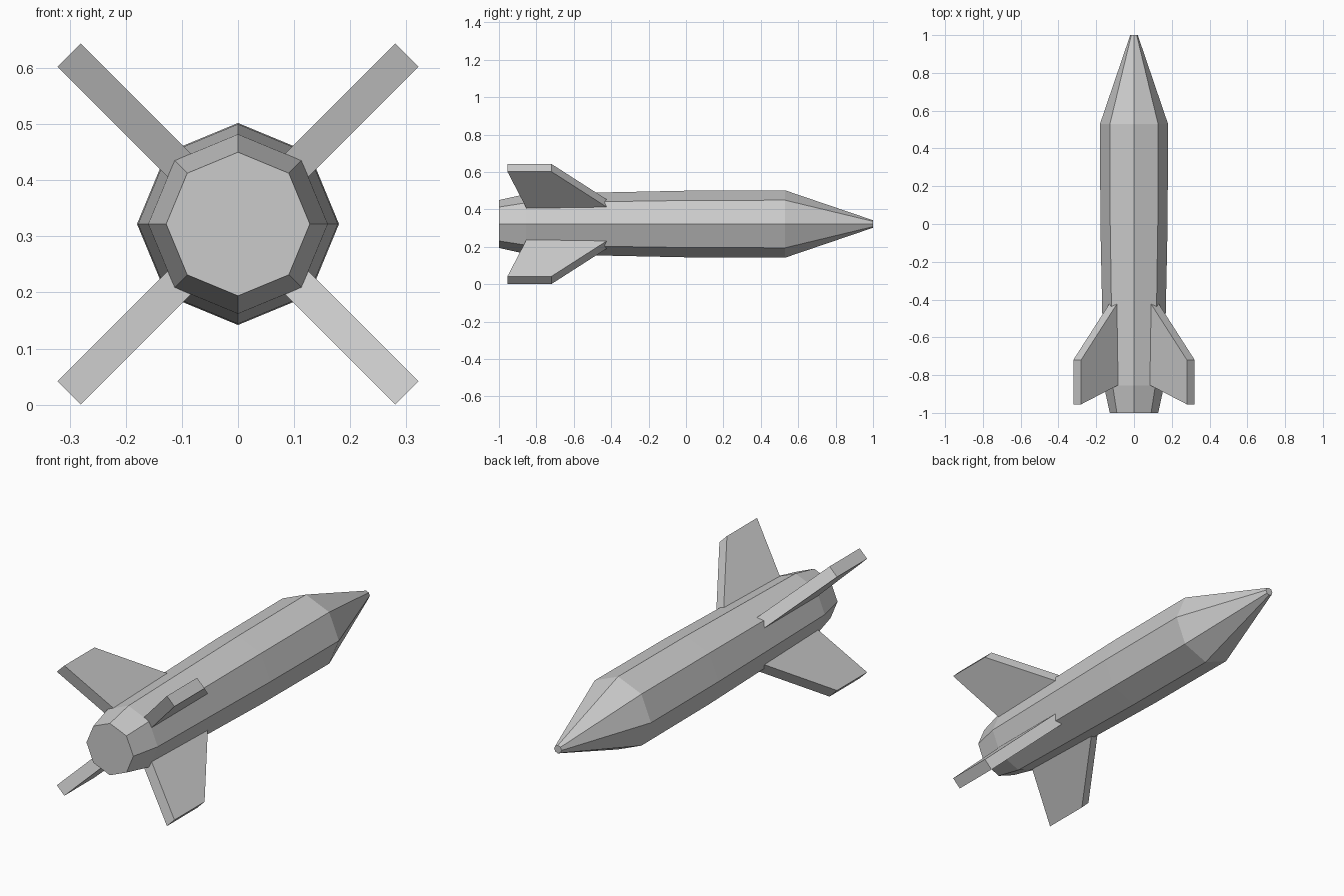
import bpy, bmesh, math
from mathutils import Vector

if "Cube" in bpy.data.objects:
    bpy.data.objects.remove(bpy.data.objects["Cube"])

CZ = 0.322   # height of the body axis

grey = bpy.data.materials.new("light grey")
grey.diffuse_color = (0.6, 0.6, 0.6, 1)
grey.use_nodes = True
grey.node_tree.nodes["Principled BSDF"].inputs["Base Color"].default_value = grey.diffuse_color


def finish(bm, name):
    bmesh.ops.recalc_face_normals(bm, faces=bm.faces[:])
    me = bpy.data.meshes.new(name)
    bm.to_mesh(me)
    bm.free()
    me.materials.append(grey)
    ob = bpy.data.objects.new(name, me)
    bpy.context.collection.objects.link(ob)
    return ob


# Eight-sided body: (y, radius) rings from tail to nose
bm = bmesh.new()
profile = [(-1, 0.128), (-0.855, 0.16), (0, 0.178), (0.53, 0.18), (1, 0.02)]
rings = []
for y, r in profile:
    rings.append([bm.verts.new((r * math.cos(i * math.pi / 4), y,
                                CZ + r * math.sin(i * math.pi / 4)))
                  for i in range(8)])
for a, b in zip(rings, rings[1:]):
    for i in range(8):
        j = (i + 1) % 8
        bm.faces.new((a[i], a[j], b[j], b[i]))
bm.faces.new(rings[0])
bm.faces.new(rings[-1])
finish(bm, "rocket_body")

# Four swept fins on the diagonals: (distance from axis, y) outline
outline = [(0.14, -0.405), (0.4255, -0.72), (0.4255, -0.955), (0.14, -0.85)]
HALF = 0.029
for k in range(4):
    ang = math.pi / 4 + k * math.pi / 2
    out = Vector((math.cos(ang), 0, math.sin(ang)))
    side = Vector((-math.sin(ang), 0, math.cos(ang)))
    bm = bmesh.new()
    a, b = [[bm.verts.new(out * r + side * s + Vector((0, y, CZ)))
             for r, y in outline] for s in (-HALF, HALF)]
    bm.faces.new(a)
    bm.faces.new(b)
    for i in range(4):
        j = (i + 1) % 4
        bm.faces.new((a[i], a[j], b[j], b[i]))
    finish(bm, f"tail_fin_{k + 1}")
